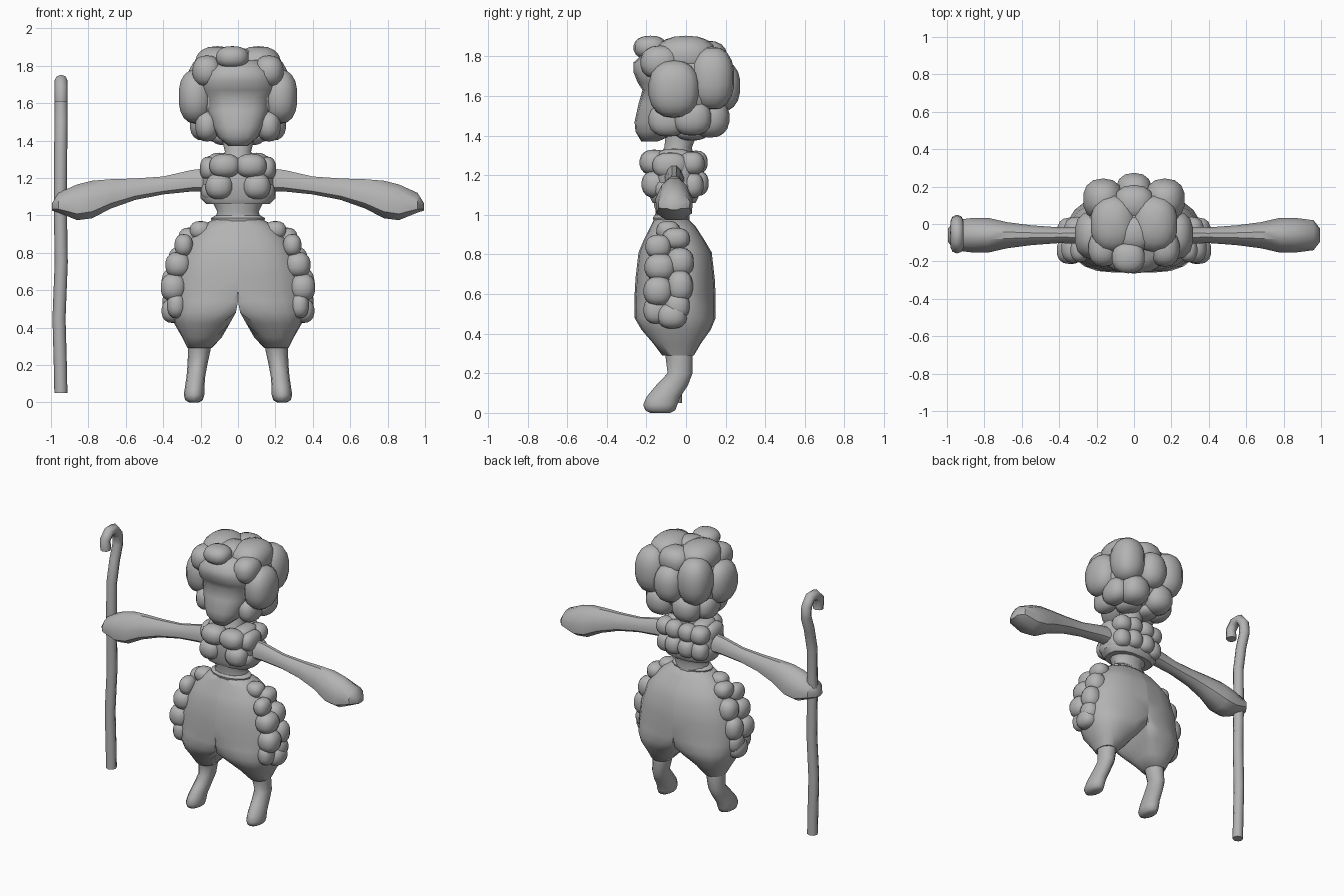
import bpy, bmesh, math
from mathutils import Vector

grey = bpy.data.materials.new("plain grey")
grey.diffuse_color = (0.45, 0.45, 0.45, 1)


def finish(name, bm, mirror=False, angle=40):
    bmesh.ops.recalc_face_normals(bm, faces=bm.faces)
    me = bpy.data.meshes.new(name)
    bm.to_mesh(me)
    bm.free()
    ob = bpy.data.objects.new(name, me)
    bpy.context.collection.objects.link(ob)
    me.materials.append(grey)
    if mirror:
        ob.modifiers.new("Mirror", 'MIRROR').use_mirror_merge = False
    bpy.ops.object.select_all(action='DESELECT')
    ob.select_set(True)
    bpy.context.view_layer.objects.active = ob
    bpy.ops.object.shade_smooth_by_angle(angle=math.radians(angle))
    return ob


def spow(v, e):
    return math.copysign(abs(v) ** e, v)


def loft(name, rings, n=12, axis='z', mirror=False, power=1.0, inner=None, taper=0, angle=40):
    """Rings (t, a, b, ra, rb): position along axis, centre and radii across it."""
    bm = bmesh.new()
    loops = []
    for t, a, b, ra, rb in rings:
        loop = []
        for i in range(n):
            w = 2 * math.pi * i / n
            p = a + ra * spow(math.cos(w), power) * (1 - taper * math.sin(w))
            q = b + rb * spow(math.sin(w), power)
            if inner:
                p = max(p, inner(t))
            loop.append(bm.verts.new((p, q, t) if axis == 'z' else (t, p, q)))
        loops.append(loop)
    for l0, l1 in zip(loops, loops[1:]):
        for i in range(n):
            j = (i + 1) % n
            bm.faces.new((l0[i], l0[j], l1[j], l1[i]))
    bm.faces.new(loops[0])
    bm.faces.new(loops[-1])
    return finish(name, bm, mirror, angle)


def puffs(name, items, mirror=False):
    """Wool clumps: (x, y, z, rx, ry, rz)."""
    bm = bmesh.new()
    for x, y, z, rx, ry, rz in items:
        vs = bmesh.ops.create_uvsphere(bm, u_segments=14, v_segments=9, radius=1)["verts"]
        for v in vs:
            v.co = Vector((x + rx * spow(v.co.x, .85), y + ry * spow(v.co.y, .85), z + rz * spow(v.co.z, .85)))
    return finish(name, bm, mirror, 60)


# Head: core, face with overhanging brow, wool
puffs("head_core", [(0, 0.0, 1.64, .26, .2, .23)])
loft("face", [(1.37, 0, -.185, .05, .04), (1.42, 0, -.14, .11, .115), (1.47, 0, -.11, .135, .15),
              (1.56, 0, -.08, .17, .16), (1.63, 0, -.07, .185, .15), (1.67, 0, -.08, .205, .165),
              (1.72, 0, -.08, .205, .185), (1.77, 0, -.08, .19, .185), (1.83, 0, -.06, .13, .14)],
     16, power=.8, angle=60)
puffs("head_wool_sides", [
    (.225, -.06, 1.635, .095, .13, .145), (.165, .13, 1.69, .11, .115, .16),
    (.11, .0, 1.80, .125, .155, .105), (.165, -.13, 1.77, .08, .1, .085),
    (.1, .12, 1.49, .10, .10, .1), (.185, .03, 1.49, .075, .1, .09),
    (.165, -.09, 1.48, .065, .1, .085), (.07, .03, 1.43, .08, .09, .055)], True)
puffs("head_wool_middle", [(-.03, -.18, 1.845, .09, .085, .06), (0, .17, 1.65, .1, .105, .13),
                           (0, .11, 1.79, .11, .1, .09), (0, -.05, 1.82, .1, .1, .075)])

# Neck and waist
loft("neck", [(1.28, 0, -.05, .1, .09), (1.34, 0, -.04, .07, .07), (1.42, 0, -.02, .09, .08)])
loft("waist", [(1.1, 0, -.06, .15, .1), (1.05, 0, -.07, .125, .095), (1.02, 0, -.07, .11, .085),
               (.99, 0, -.07, .12, .09), (.95, 0, -.07, .12, .09)], 14)
loft("belt", [(.965, 0, -.075, .14, .09), (.985, 0, -.075, .145, .095),
              (1.0, 0, -.075, .12, .085)], 14)

# Woolly top
loft("torso", [(1.06, 0, -.06, .17, .11), (1.09, 0, -.06, .2, .125), (1.26, 0, -.06, .2, .125),
               (1.3, 0, -.055, .15, .11)], 14, power=.8)
puffs("torso_wool", [
    (.07, -.16, 1.265, .085, .075, .065), (.1, -.15, 1.155, .075, .075, .07),
    (.155, -.08, 1.25, .05, .09, .065), (.15, -.06, 1.13, .05, .1, .06),
    (.13, .03, 1.26, .065, .065, .06), (.13, .03, 1.15, .06, .06, .065),
    (.05, .05, 1.265, .06, .06, .06), (.05, .055, 1.16, .06, .06, .065),
    (.1, -.06, 1.295, .06, .09, .04)], True)

# Arms flaring to wide sleeves, broader underneath, with pointed ends
loft("arm", [(.17, -.06, 1.19, .05, .065), (.25, -.06, 1.185, .047, .06), (.4, -.06, 1.16, .042, .05),
             (.55, -.06, 1.14, .053, .06), (.68, -.06, 1.115, .07, .082), (.78, -.06, 1.085, .093, .105),
             (.86, -.06, 1.07, .093, .1), (.96, -.06, 1.068, .08, .055), (.995, -.06, 1.045, .035, .02)],
     10, 'x', True, .9, None, .3)

# Baggy trousers: two halves meeting at the middle, parting below the crotch
loft("trouser_leg", [(.98, 0, -.075, .13, .085), (.94, 0, -.065, .2, .115), (.87, 0, -.06, .265, .155),
                     (.81, 0, -.055, .305, .185), (.68, 0, -.055, .35, .2), (.59, 0, -.055, .36, .205),
                     (.54, .03, -.055, .335, .205), (.48, .10, -.055, .26, .205), (.42, .16, -.05, .18, .175),
                     (.35, .19, -.045, .11, .12), (.29, .205, -.04, .065, .08)],
     20, mirror=True, power=.85, inner=lambda z: max(0, (.5 - z) * .57), angle=60)
puffs("trouser_wool", [
    (.2, -.09, .92, .06, .06, .05), (.26, -.05, .88, .06, .07, .055), (.29, -.14, .84, .05, .065, .06),
    (.305, -.03, .76, .07, .07, .075), (.32, -.13, .735, .07, .08, .07), (.345, -.03, .64, .065, .065, .08),
    (.345, -.14, .615, .07, .075, .075), (.345, -.045, .54, .06, .065, .07),
    (.35, -.07, .49, .06, .075, .065), (.33, -.15, .52, .05, .065, .07)], True)

# Legs bending forward into small feet
loft("leg", [(.36, .2, -.04, .065, .075), (.28, .207, -.035, .06, .068), (.2, .217, -.03, .053, .063),
             (.14, .225, -.07, .05, .08), (.08, .232, -.115, .052, .085), (.04, .235, -.13, .055, .086),
             (.012, .235, -.13, .047, .075), (0, .235, -.13, .025, .05)], 12, mirror=True, angle=60)

# Crook-topped staff held on the -x side
cu = bpy.data.curves.new("staff", 'CURVE')
cu.dimensions = '3D'
cu.bevel_depth = .035
cu.bevel_resolution = 2
cu.use_fill_caps = True
path = [(-.947, -.055, .05), (-.95, -.055, .2), (-.957, -.055, .45), (-.945, -.05, .75), (-.95, -.05, 1.05),
        (-.948, -.05, 1.35), (-.946, -.02, 1.5), (-.946, .015, 1.6), (-.946, .01, 1.67), (-.946, -.03, 1.72),
        (-.946, -.085, 1.72), (-.946, -.125, 1.68), (-.946, -.12, 1.61)]
sp = cu.splines.new('POLY')
sp.points.add(len(path) - 1)
for p, co in zip(sp.points, path):
    p.co = (*co, 1)
sp.use_smooth = True
cu.materials.append(grey)
staff = bpy.data.objects.new("staff", cu)
bpy.context.collection.objects.link(staff)
